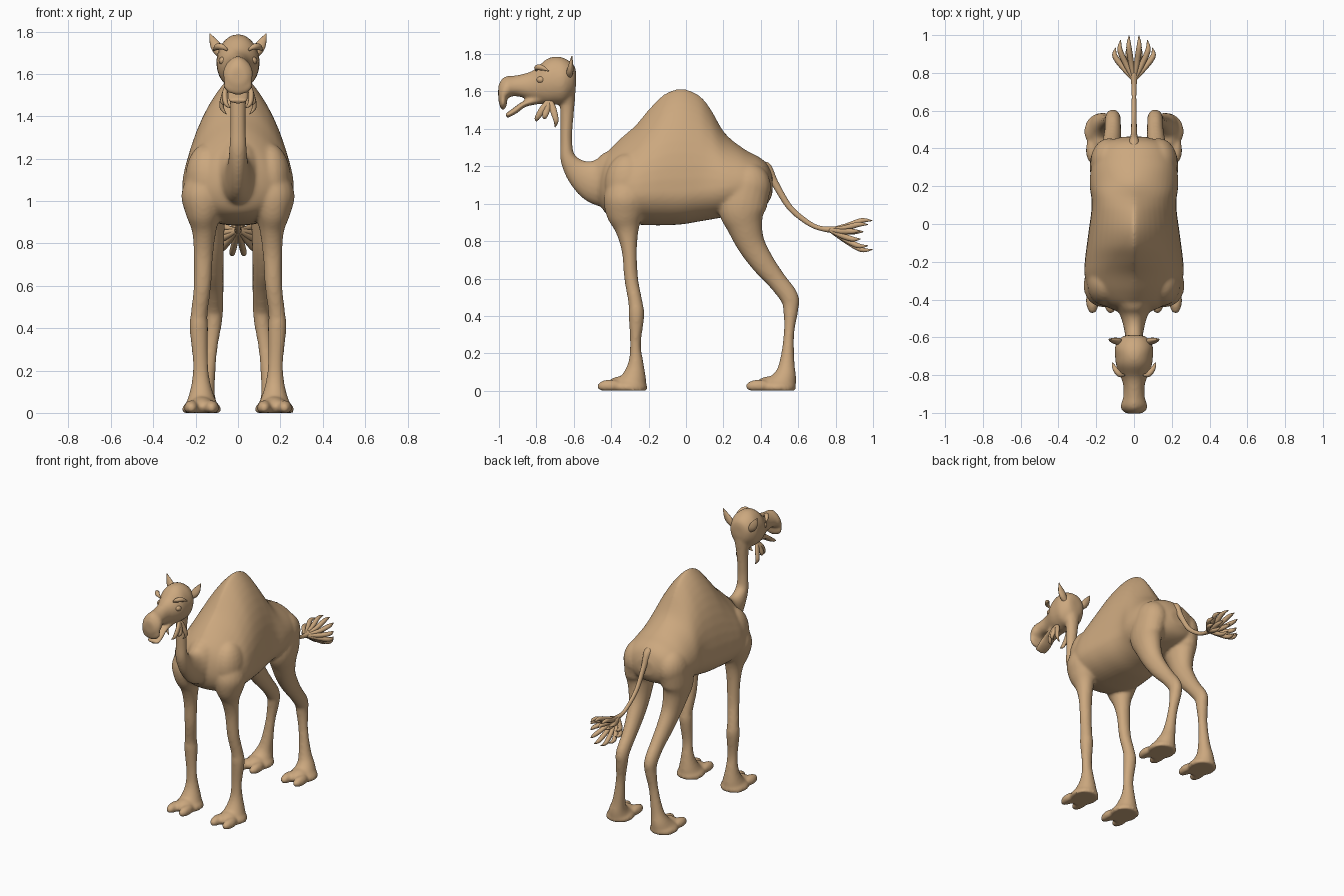
import bpy, bmesh, math
from mathutils import Vector, Matrix

coat = bpy.data.materials.new("tan_coat")
coat.diffuse_color = (.60, .39, .21, 1)


def spline(rows, n=5):
    """Catmull-Rom interpolation of rows of numbers."""
    out = []
    for i in range(len(rows) - 1):
        p = [rows[min(max(j, 0), len(rows) - 1)] for j in (i - 1, i, i + 1, i + 2)]
        for s in range(n):
            t = s / n
            out.append([0.5 * (2 * b + (c - a) * t + (2 * a - 5 * b + 4 * c - d) * t * t
                               + (3 * b - a - 3 * c + d) * t ** 3) for a, b, c, d in zip(*p)])
    return out + [list(rows[-1])]


def skin(bm, rings):
    """Bridge closed rings of points and cap both ends."""
    vs = [[bm.verts.new(p) for p in r] for r in rings]
    n = len(vs[0])
    faces = [bm.faces.new((a[i], a[(i + 1) % n], b[(i + 1) % n], b[i]))
             for a, b in zip(vs, vs[1:]) for i in range(n)]
    faces += [bm.faces.new(vs[0][::-1]), bm.faces.new(vs[-1])]
    bmesh.ops.recalc_face_normals(bm, faces=faces)


def tube(bm, rows, sides=20, ref=(1, 0, 0), side=1):
    """Rows are x, y, z, depth radius, width radius (width along ref)."""
    rows = spline([(r[0] * side, *r[1:]) for r in rows])
    rings = []
    for i, r in enumerate(rows):
        t = (Vector(rows[min(i + 1, len(rows) - 1)][:3]) - Vector(rows[max(i - 1, 0)][:3])).normalized()
        u = Vector(ref)
        u = (u - u.dot(t) * t).normalized()
        v = t.cross(u)
        rings.append([Vector(r[:3]) + u * r[4] * math.cos(a) + v * r[3] * math.sin(a)
                      for a in (2 * math.pi * k / sides for k in range(sides))])
    skin(bm, rings)


def slices(bm, rows, sides=48):
    """Rows are y, bottom, widest height, top, half width, top sharpness."""
    rings = []
    for y, zb, zc, zt, w, k in spline(rows):
        ring = []
        for i in range(sides):
            a = 2 * math.pi * i / sides
            c, s = math.cos(a), math.sin(a)
            x = math.copysign(abs(c) ** (k if s > 0 else 0.9), c) * w
            ring.append((x, y, zc + s * (zt - zc if s > 0 else zc - zb)))
        rings.append(ring)
    skin(bm, rings)


def ball(bm, loc, size):
    bmesh.ops.create_uvsphere(bm, u_segments=20, v_segments=14, radius=1,
                              matrix=Matrix.Translation(loc) @ Matrix.Diagonal((*size, 1)))


def finish(name, bm, mirror=False):
    me = bpy.data.meshes.new(name)
    bm.to_mesh(me)
    bm.free()
    me.materials.append(coat)
    ob = bpy.data.objects.new(name, me)
    bpy.context.collection.objects.link(ob)
    me.polygons.foreach_set("use_smooth", [True] * len(me.polygons))
    if mirror:
        ob.modifiers.new("mirror", 'MIRROR')
    return ob


body = bmesh.new()

# torso with hump
slices(body, [
    (-.47, 1.02, 1.08, 1.16, .07, 1), (-.43, .95, 1.07, 1.26, .16, 1.2),
    (-.36, .91, 1.06, 1.34, .235, 1.5), (-.27, .89, 1.06, 1.42, .262, 1.6),
    (-.19, .885, 1.06, 1.515, .26, 1.7), (-.11, .885, 1.06, 1.59, .25, 1.65),
    (-.02, .89, 1.06, 1.615, .238, 1.6), (.07, .905, 1.07, 1.58, .226, 1.6),
    (.13, .915, 1.08, 1.51, .225, 1.6), (.21, .93, 1.09, 1.375, .235, 1.4),
    (.315, .95, 1.10, 1.29, .225, 1.1), (.39, .97, 1.10, 1.25, .195, 1),
    (.435, 1.0, 1.10, 1.21, .145, 1), (.462, 1.05, 1.10, 1.15, .06, 1)])

# neck
tube(body, [
    (0, -.36, 1.13, .17, .15), (0, -.48, 1.125, .13, .075), (0, -.57, 1.165, .078, .05),
    (0, -.63, 1.24, .043, .042), (0, -.64, 1.33, .032, .037), (0, -.638, 1.43, .034, .037),
    (0, -.635, 1.52, .039, .043), (0, -.635, 1.60, .045, .06)])

# shoulders, thighs' upper bulk and breastbone side lumps
for s in (1, -1):
    ball(body, (.15 * s, -.31, 1.10), (.10, .125, .17))
    ball(body, (.13 * s, .33, 1.09), (.10, .125, .13))

# head, upper lip and lower jaw
slices(body, [
    (-.588, 1.63, 1.67, 1.71, .035, 1), (-.602, 1.58, 1.67, 1.745, .07, 1),
    (-.65, 1.535, 1.66, 1.778, .10, 1), (-.70, 1.53, 1.65, 1.787, .10, 1),
    (-.75, 1.53, 1.65, 1.77, .094, 1), (-.81, 1.55, 1.63, 1.717, .07, 1),
    (-.86, 1.565, 1.625, 1.697, .056, 1), (-.92, 1.575, 1.62, 1.685, .058, 1.2),
    (-.96, 1.56, 1.60, 1.683, .072, 1.4), (-.985, 1.53, 1.58, 1.668, .066, 1.4),
    (-1.004, 1.55, 1.58, 1.63, .038, 1)])
ball(body, (0, -.978, 1.55), (.072, .022, .05))
tube(body, [(0, -.77, 1.56, .025, .055), (0, -.86, 1.535, .017, .048),
            (0, -.915, 1.497, .017, .052), (0, -.962, 1.468, .013, .045)])

front_leg = [
    (.155, -.32, 1.10, .10, .09), (.162, -.325, 1.02, .116, .106), (.163, -.325, .94, .10, .084),
    (.16, -.315, .86, .064, .058), (.163, -.303, .75, .041, .046), (.168, -.293, .60, .037, .041),
    (.183, -.27, .47, .038, .040), (.185, -.265, .40, .042, .044), (.178, -.27, .25, .029, .036),
    (.175, -.268, .15, .041, .043), (.173, -.278, .07, .067, .064), (.172, -.30, 0, .096, .093)]
hind_leg = [
    (.13, .33, 1.10, .125, .10), (.145, .30, .98, .13, .09), (.138, .315, .88, .096, .076),
    (.128, .35, .78, .075, .062), (.12, .413, .68, .063, .052), (.113, .485, .59, .052, .045),
    (.112, .552, .50, .050, .042), (.114, .56, .43, .040, .039), (.13, .55, .30, .028, .033),
    (.15, .54, .15, .041, .042), (.165, .528, .07, .064, .061), (.172, .495, 0, .096, .093)]
for s in (1, -1):
    # legs
    tube(body, front_leg, side=s)
    tube(body, hind_leg, side=s)
    # foot pads and toes
    for y in (-.30, .495):
        ball(body, (.172 * s, y - .005, .015), (.093, .10, .05))
        ball(body, (.172 * s, y - .04, .03), (.06, .085, .048))
        for dx in (-.048, .048):
            ball(body, ((.172 + dx) * s, y - .105, .024), (.035, .072, .036))
for v in body.verts:
    v.co.z = max(v.co.z, 0)

# fuse the body into one smooth skin
camel = finish("body", body)
rm = camel.modifiers.new("fuse", 'REMESH')
rm.mode = 'VOXEL'
rm.voxel_size = .009
rm.use_smooth_shade = True
sm = camel.modifiers.new("soften", 'SMOOTH')
sm.factor = .5
sm.iterations = 10

# ears
bm = bmesh.new()
tube(bm, [(.065, -.625, 1.68, .015, .015), (.09, -.62, 1.71, .018, .026),
          (.112, -.615, 1.745, .012, .022), (.133, -.61, 1.79, .002, .002)], 12)
finish("ears", bm, True)

# eyes
bm = bmesh.new()
ball(bm, (.067, -.775, 1.662), (.024, .024, .02))
finish("eyes", bm, True)

# eyebrows
bm = bmesh.new()
tube(bm, [(.05, -.80, 1.712, .005, .005), (.075, -.797, 1.728, .014, .014),
          (.098, -.77, 1.727, .015, .014), (.115, -.735, 1.71, .003, .003)],
     10, (0, 1, 0))
finish("eyebrows", bm, True)

# beard tufts on the cheeks
bm = bmesh.new()
for y, z, x in ((-.795, 1.44, .045), (-.755, 1.455, .06), (-.695, 1.41, .065)):
    tube(bm, [(.045, -.73, 1.555, .012, .01), (.062, (y - .73) / 2, 1.51, .019, .013),
              (x + .012, y, (z + 1.50) / 2 - .01, .014, .011), (x - .01, y - .005, z, .002, .002)], 10)
finish("beard", bm, True)

# tail
bm = bmesh.new()
tube(bm, [(0, .37, 1.18, .03, .03), (0, .425, 1.195, .03, .028), (0, .475, 1.11, .02, .017),
          (0, .555, .98, .016, .014), (0, .65, .90, .014, .012), (0, .72, .868, .013, .013),
          (0, .80, .86, .02, .02)], 14)
finish("tail", bm)

# tail tuft strands
bm = bmesh.new()
strands = [(.1 * math.cos(a), .91 + .09 * abs(math.sin(a)), .832 + .08 * math.sin(a))
           for a in (2 * math.pi * (i + .5) / 12 for i in range(12))]
strands += [(.03, .95, .85), (-.03, .95, .85)]
for x, y, z in strands:
    dz = z - .85
    tube(bm, [(0, .76, .862, .008, .008), (x * .6, .76 + (y - .76) * .4, .85 + dz * .5, .015, .015),
              (x * 1.05, .76 + (y - .76) * .75, .85 + dz, .014, .014),
              (x, y, z, .002, .002)], 10)
finish("tail_tuft", bm)
